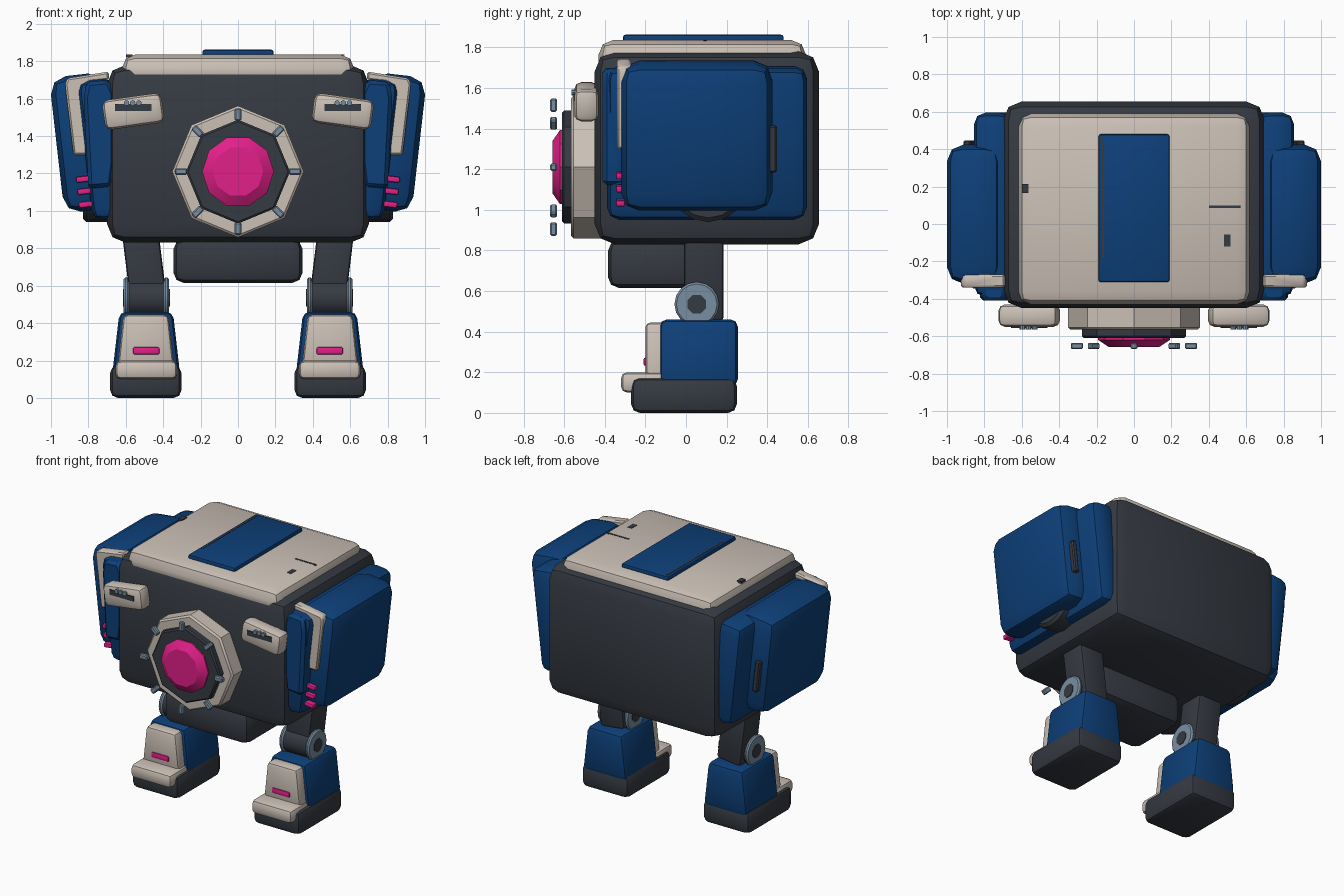
import bpy, bmesh, math
from mathutils import Matrix, Vector

if "Cube" in bpy.data.objects:
    bpy.data.objects.remove(bpy.data.objects["Cube"])


def material(name, rgb):
    m = bpy.data.materials.new(name)
    m.diffuse_color = (*rgb, 1)
    m.use_nodes = True
    m.node_tree.nodes["Principled BSDF"].inputs["Base Color"].default_value = m.diffuse_color
    return m


DARK = material("charcoal", (0.036, 0.042, 0.054))
BLUE = material("deep blue", (0.004, 0.05, 0.19))
CREAM = material("warm cream", (0.60, 0.53, 0.47))
PINK = material("hot pink", (0.76, 0.014, 0.25))
STEEL = material("blue grey steel", (0.19, 0.27, 0.36))


def finish(bm, name, mat, matrix=None, mirror=False):
    """Turn a bmesh into an object, smooth below 35 degrees; optionally add the left copy."""
    if matrix:
        bm.transform(matrix)
    for side in (1, -1) if mirror else (1,):
        b = bm.copy()
        if side < 0:
            b.transform(Matrix.Scale(-1, 4, (1, 0, 0)))
        bmesh.ops.recalc_face_normals(b, faces=b.faces)
        for f in b.faces:
            f.smooth = True
        for e in b.edges:
            e.smooth = e.calc_face_angle(0) < math.radians(35)
        label = name + (("_right" if side > 0 else "_left") if mirror else "")
        me = bpy.data.meshes.new(label)
        b.to_mesh(me)
        b.free()
        me.materials.append(mat)
        bpy.context.collection.objects.link(bpy.data.objects.new(label, me))
    bm.free()


def box(name, mat, lo, hi, bevel=0.0, tilt=0, taper=1, mirror=False, seg=2):
    """Bevelled box from corner to corner; taper narrows the top, tilt turns about y."""
    lo, hi = Vector(lo), Vector(hi)
    c, d = (lo + hi) / 2, hi - lo
    bm = bmesh.new()
    bmesh.ops.create_cube(bm, size=1)
    for v in bm.verts:
        k = taper if v.co.z > 0 else 1
        v.co = Vector((v.co.x * d.x * k, v.co.y * d.y, v.co.z * d.z))
    if bevel:
        bmesh.ops.bevel(bm, geom=bm.edges[:], offset=bevel, segments=seg,
                        profile=0.5, affect='EDGES', clamp_overlap=True)
    finish(bm, name, mat, Matrix.Translation(c) @ Matrix.Rotation(math.radians(tilt), 4, 'Y'), mirror)


def drum(name, mat, centre, axis, r1, r2, depth, sides, turn=0, bevel=0.0, mirror=False):
    """Cylinder or frustum; r2 is the end facing +x or -y."""
    bm = bmesh.new()
    bmesh.ops.create_cone(bm, cap_ends=True, segments=sides, radius1=r1, radius2=r2, depth=depth)
    bm.transform(Matrix.Rotation(math.radians(turn), 4, 'Z'))
    if bevel:
        rim = [e for e in bm.edges if abs(e.verts[0].co.z - e.verts[1].co.z) < 1e-5]
        bmesh.ops.bevel(bm, geom=rim, offset=bevel, segments=1, affect='EDGES')
    rot = Matrix.Rotation(math.pi / 2, 4, 'Y' if axis == 'x' else 'X')
    finish(bm, name, mat, Matrix.Translation(centre) @ rot, mirror)


def plate(name, mat, pts, y0, y1, bevel=0.01):
    """Front-view outline (x, z) pulled from y0 to y1, on both sides."""
    bm = bmesh.new()
    f = bm.faces.new([bm.verts.new((x, y0, z)) for x, z in pts])
    ext = bmesh.ops.extrude_face_region(bm, geom=[f])
    for v in ext['geom']:
        if isinstance(v, bmesh.types.BMVert):
            v.co.y = y1
    bmesh.ops.recalc_face_normals(bm, faces=bm.faces)
    bmesh.ops.bevel(bm, geom=bm.edges[:], offset=bevel, segments=1, affect='EDGES')
    finish(bm, name, mat, mirror=True)


# Body, roof shell and roof panel
box("body", DARK, (-0.70, -0.45, 0.83), (0.70, 0.655, 1.78), 0.10)
box("roof_shell", CREAM, (-0.62, -0.43, 1.66), (0.62, 0.59, 1.835), 0.07)
box("roof_panel", BLUE, (-0.19, -0.31, 1.82), (0.19, 0.48, 1.862), 0.012)

# Worn paint marks on the roof
box("roof_mark_side", DARK, (-0.60, 0.165, 1.82), (-0.565, 0.215, 1.8365))
box("roof_mark_long", DARK, (0.40, 0.085, 1.83), (0.57, 0.10, 1.837), tilt=0)
box("roof_mark_spot", DARK, (0.48, -0.12, 1.83), (0.515, -0.055, 1.837))
box("panel_seam", DARK, (-0.172, -0.18, 1.855), (-0.160, 0.46, 1.864))

# Front lens: octagonal collar, dark seat, pink gem
drum("lens_collar", CREAM, (0, -0.485, 1.21), 'y', 0.352, 0.352, 0.16, 8, bevel=0.012)
drum("lens_seat", DARK, (0, -0.565, 1.21), 'y', 0.278, 0.278, 0.09, 8, bevel=0.01)
drum("lens_gem_base", PINK, (0, -0.61, 1.21), 'y', 0.192, 0.192, 0.02, 10, turn=90)
drum("lens_gem", PINK, (0, -0.639, 1.21), 'y', 0.192, 0.135, 0.038, 10, turn=90)

# Ring of eight bolts standing off the collar
for i in range(8):
    bm = bmesh.new()
    bmesh.ops.create_cube(bm, size=1)
    bm.transform(Matrix.Diagonal((0.036, 0.034, 0.066, 1)))
    bmesh.ops.bevel(bm, geom=bm.edges[:], offset=0.007, segments=1, affect='EDGES')
    finish(bm, f"lens_bolt_{i + 1}", STEEL, Matrix.Translation((0, -0.652, 1.21))
           @ Matrix.Rotation(i * math.pi / 4, 4, 'Y') @ Matrix.Translation((0, 0, 0.305)))

# Lamp housings with a slot and three small bulbs
box("lamp_housing", CREAM, (0.40, -0.55, 1.452), (0.72, -0.43, 1.612), 0.035, tilt=8, mirror=True)
box("lamp_slot", DARK, (0.462, -0.555, 1.535), (0.658, -0.53, 1.572), mirror=True)
for i in range(3):
    drum(f"lamp_bulb_{i + 1}", STEEL, (0.53 + 0.033 * i, -0.552, 1.577), 'y',
         0.015, 0.015, 0.024, 8, mirror=True)

# Shoulder pods: inner, outer, axle, rear slot
box("inner_pod", BLUE, (0.62, -0.39, 0.955), (0.82, 0.595, 1.705), 0.06, tilt=6.5, mirror=True)
box("outer_pod", BLUE, (0.67, -0.32, 1.0), (0.97, 0.425, 1.73), 0.09, tilt=6.5, mirror=True)
drum("pod_axle", DARK, (0.71, 0.11, 1.14), 'x', 0.20, 0.20, 0.24, 16, bevel=0.02, mirror=True)
box("pod_slot", DARK, (0.86, 0.40, 1.185), (0.90, 0.447, 1.415), 0.008, tilt=6.5, mirror=True, seg=1)

# Front trim and pads of the pods
plate("pod_trim", CREAM, [(0.81, 1.30), (0.88, 1.30), (0.925, 1.68), (0.91, 1.71),
                          (0.69, 1.745), (0.69, 1.70), (0.79, 1.69)], -0.34, -0.27)
plate("pod_pad", BLUE, [(0.675, 1.13), (0.80, 1.12), (0.825, 1.60), (0.81, 1.69),
                        (0.69, 1.70), (0.66, 1.63), (0.66, 1.25)], -0.41, -0.30, 0.02)
for i, (x, z) in enumerate([(0.826, 1.17), (0.819, 1.105), (0.812, 1.035)]):
    box(f"pod_light_{i + 1}", PINK, (x - 0.04, -0.345, z - 0.016), (x + 0.04, -0.30, z + 0.016),
        0.009, tilt=6.5, mirror=True)

# Hip block between the legs
box("hip_block", DARK, (-0.345, -0.385, 0.615), (0.345, 0.08, 0.85), 0.055)

# Legs: thigh, knee joint, shin
box("thigh", DARK, (0.40, -0.01, 0.46), (0.595, 0.185, 0.90), 0.02, tilt=7, mirror=True)
drum("knee_core", DARK, (0.49, 0.053, 0.535), 'x', 0.10, 0.10, 0.20, 16, mirror=True)
for side, x in (("outer", 0.597), ("inner", 0.383)):
    drum(f"knee_ring_{side}", STEEL, (x, 0.053, 0.535), 'x', 0.11, 0.11, 0.03, 16, bevel=0.01, mirror=True)
    drum(f"knee_hub_{side}", DARK, (x, 0.053, 0.535), 'x', 0.05, 0.05, 0.038, 8, turn=22.5, mirror=True)
box("shin", BLUE, (0.31, -0.13, 0.13), (0.672, 0.255, 0.46), 0.035, taper=0.79, mirror=True)
box("shin_guard", CREAM, (0.34, -0.20, 0.15), (0.645, -0.08, 0.445), 0.025, taper=0.79, mirror=True)
box("shin_light", PINK, (0.42, -0.209, 0.232), (0.562, -0.17, 0.272), 0.009, mirror=True)

# Feet
box("toe_cap", CREAM, (0.325, -0.32, 0.10), (0.655, -0.10, 0.20), 0.03, mirror=True)
box("foot", DARK, (0.302, -0.27, 0.0), (0.684, 0.25, 0.175), 0.042, mirror=True)
